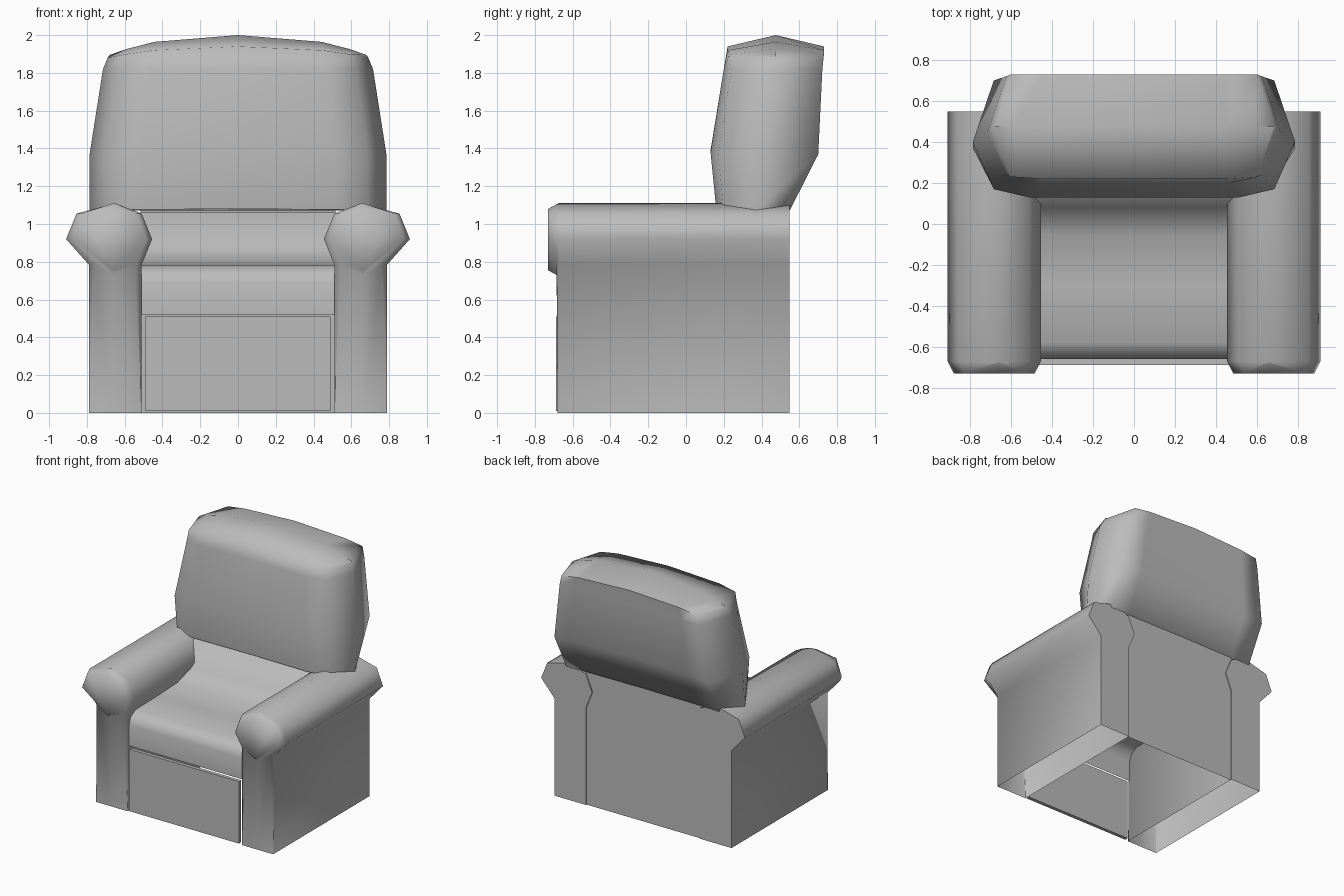
import bpy, bmesh

cube = bpy.data.objects.get("Cube")
if cube:
    bpy.data.objects.remove(cube)

fabric = bpy.data.materials.new("grey fabric")
fabric.use_nodes = True
GREY = (0.5, 0.5, 0.5, 1)
fabric.diffuse_color = GREY
fabric.node_tree.nodes["Principled BSDF"].inputs["Base Color"].default_value = GREY


def loft(name, rings, closed=True, caps=(False, False), angle=3.2):
    """Skin a list of equal-length point rings into one smooth object."""
    bm = bmesh.new()
    rows = [[bm.verts.new(p) for p in ring] for ring in rings]
    n = len(rings[0])
    for a, b in zip(rows, rows[1:]):
        for i in range(n if closed else n - 1):
            j = (i + 1) % n
            bm.faces.new((a[i], a[j], b[j], b[i]))
    for cap, row in zip(caps, (rows[0], rows[-1])):
        if cap:
            bm.faces.new(row)
    bmesh.ops.remove_doubles(bm, verts=bm.verts, dist=0.002)
    bmesh.ops.recalc_face_normals(bm, faces=bm.faces)
    mesh = bpy.data.meshes.new(name)
    bm.to_mesh(mesh)
    bm.free()
    mesh.materials.append(fabric)
    obj = bpy.data.objects.new(name, mesh)
    bpy.context.collection.objects.link(obj)
    bpy.ops.object.select_all(action="DESELECT")
    obj.select_set(True)
    bpy.context.view_layer.objects.active = obj
    bpy.ops.object.shade_smooth_by_angle(angle=angle)
    return obj


# Arms: hollow panels that flare into a rolled top, open underneath
def arm_ring(s, inner, outer, z, front, inset, cap_y, cap_z):
    """One level of an arm; cap_z is the height of the middle of its front."""
    ring = [(inner, .548, z), (inner, front, z), (inner + inset, cap_y, z),
            (.66, cap_y, cap_z), (outer - inset, cap_y, z), (outer, front, z),
            (outer, .548, z), (.65, .548, z)]
    return [(s * x, y, h) for x, y, h in ring]


for side, s in (("left", 1), ("right", -1)):
    loft(side + "_arm", [
        arm_ring(s, .51, .79, 0, -.675, 0, -.68, 0),
        arm_ring(s, .51, .79, .785, -.675, .03, -.685, .73),
        arm_ring(s, .455, .91, .92, -.67, .03, -.73, .755),
        arm_ring(s, .51, .855, 1.055, -.67, .025, -.73, 1.08),
        arm_ring(s, .65, .65, 1.11, -.675, 0, -.675, 1.11),
    ], angle=1.3)

# Seat and rear wall as sheets between the arms
SEAT = [(-.66, .52), (-.66, .69), (-.64, .745), (-.58, .78), (-.3, .785),
        (-.05, .80), (.08, .88), (.16, 1.06), (.54, 1.08)]


def sheet(name, profile):
    return loft(name, [[(x, y, z) for y, z in profile] for x in (-.515, 0, .515)],
                closed=False, angle=1.1)


sheet("seat", SEAT)
sheet("rear_wall", [(.54, 0), (.54, 1.08)])

# Footrest plate
loft("footrest_plate",
     [[(x, y, z) for x, z in ((-.49, .01), (.49, .01), (.49, .51), (-.49, .51))]
      for y in (-.689, -.66)], caps=(True, True), angle=.5)


# Back cushion: stacked outlines closing into an arched ridge
def back_ring(w, yf, ym, yb, z, drop, inset=.04):
    front = [(-.87, yf + inset), (-.65, yf), (0, yf), (.65, yf), (.87, yf + inset)]
    back = [(.87, yb), (.65, yb), (0, yb), (-.65, yb), (-.87, yb)]
    ring = front + [(1, ym)] + back + [(-1, ym)]
    return [(w * u, y, z - drop * abs(u) ** 2.5) for u, y in ring]


loft("back_cushion", [
    back_ring(.785, .16, .37, .55, 1.08, .01),
    back_ring(.787, .13, .40, .70, 1.39, .03),
    back_ring(.715, .20, .45, .722, 1.82, 0),
    back_ring(.69, .22, .475, .73, 1.94, .06, .01),
    back_ring(.68, .475, .475, .475, 2.0, .105, 0),
], caps=(True, False), angle=1.3)
